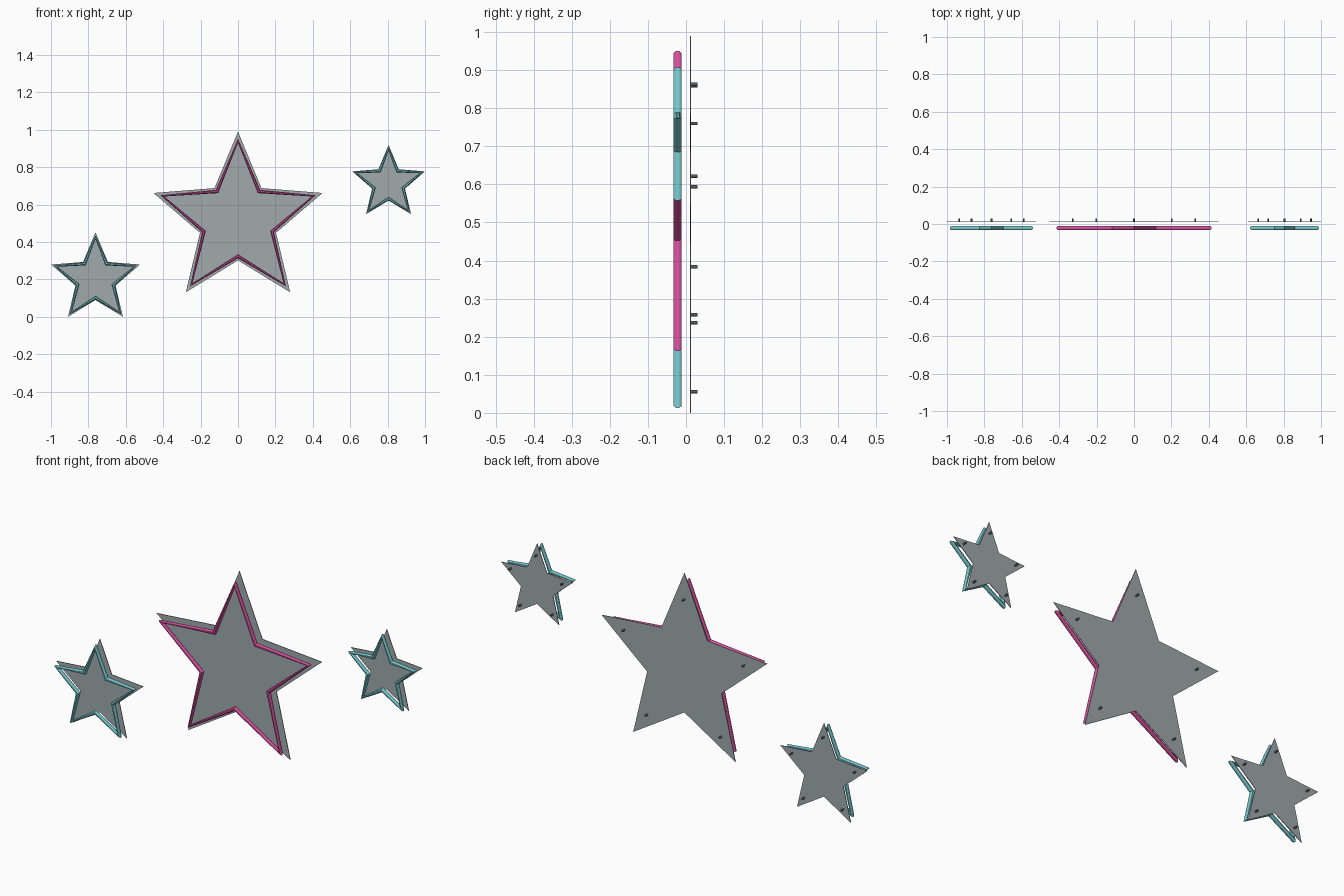
import bpy
import bmesh
from math import sin, cos, pi
from mathutils import Vector, Matrix

cube = bpy.data.objects.get("Cube")
if cube:
    bpy.data.objects.remove(cube, do_unlink=True)


def material(name, rgb):
    mat = bpy.data.materials.new(name)
    mat.use_nodes = True
    mat.diffuse_color = (*rgb, 1)
    mat.node_tree.nodes["Principled BSDF"].inputs["Base Color"].default_value = (*rgb, 1)
    return mat


GREY = material("pale_grey_panel", (0.35, 0.40, 0.41))
DARK = material("dark_grey_metal", (0.10, 0.11, 0.115))
TEAL = material("teal_tube", (0.18, 0.56, 0.59))
PINK = material("pink_tube", (0.65, 0.08, 0.33))

NOTCH = 0.45          # inner to outer radius of every star
PLATE_Y = 0.010       # front of the backing plates
PLATE_THICK = 0.003
TUBE_Y = -0.022
TUBE_RADIUS = 0.0114
PIN_END = 0.030


def radial(k, count):
    """Unit direction k of count in the upright plane, starting at the top."""
    a = 2 * pi * k / count
    return Vector((sin(a), 0, cos(a)))


def finish(bm, name, mat, centre):
    bmesh.ops.recalc_face_normals(bm, faces=bm.faces)
    mesh = bpy.data.meshes.new(name)
    bm.to_mesh(mesh)
    bm.free()
    mesh.materials.append(mat)
    obj = bpy.data.objects.new(name, mesh)
    obj.location = centre
    bpy.context.collection.objects.link(obj)


def star_points(radius):
    return [radial(k, 10) * radius * (NOTCH if k % 2 else 1) for k in range(10)]


def star_plate(name, radius, centre):
    bm = bmesh.new()
    face = bm.faces.new([bm.verts.new(p + Vector((0, PLATE_Y, 0))) for p in star_points(radius)])
    out = bmesh.ops.extrude_face_region(bm, geom=[face])
    moved = [v for v in out["geom"] if isinstance(v, bmesh.types.BMVert)]
    bmesh.ops.translate(bm, verts=moved, vec=(0, PLATE_THICK, 0))
    finish(bm, name, GREY, centre)


def star_tube(name, radius, mat, centre, sides=8):
    # One ring per star corner, lying in the plane that bisects the corner
    bm = bmesh.new()
    rings = []
    for p in star_points(radius):
        ring = []
        for s in range(sides):
            a = 2 * pi * (s + 0.5) / sides
            offset = p.normalized() * cos(a) + Vector((0, sin(a), 0))
            ring.append(bm.verts.new(p + Vector((0, TUBE_Y, 0)) + offset * TUBE_RADIUS))
        rings.append(ring)
    for i, ring in enumerate(rings):
        nxt = rings[(i + 1) % len(rings)]
        for s in range(sides):
            t = (s + 1) % sides
            bm.faces.new((ring[s], ring[t], nxt[t], nxt[s]))
    finish(bm, name, mat, centre)


def mounting_pins(name, radius, centre):
    bm = bmesh.new()
    start = PLATE_Y + PLATE_THICK / 2
    for k in range(5):
        spot = radial(k, 5) * radius + Vector((0, (start + PIN_END) / 2, 0))
        bmesh.ops.create_cone(
            bm, cap_ends=True, segments=12, radius1=0.0045, radius2=0.0045,
            depth=PIN_END - start,
            matrix=Matrix.Translation(spot) @ Matrix.Rotation(pi / 2, 4, "X"))
    finish(bm, name, DARK, centre)


# Each star: name, centre x and z, plate radius, tube radius, tube colour
stars = [
    ("large_star", 0.0, 0.515, 0.475, 0.425, PINK),
    ("low_star", -0.762, 0.202, 0.25, 0.223, TEAL),
    ("high_star", 0.805, 0.714, 0.205, 0.183, TEAL),
]
for name, x, z, plate, tube, colour in stars:
    centre = (x, 0, z)
    star_plate(name + "_plate", plate, centre)
    star_tube(name + "_light_tube", tube, colour, centre)
    mounting_pins(name + "_mounting_pins", plate * 0.725, centre)
